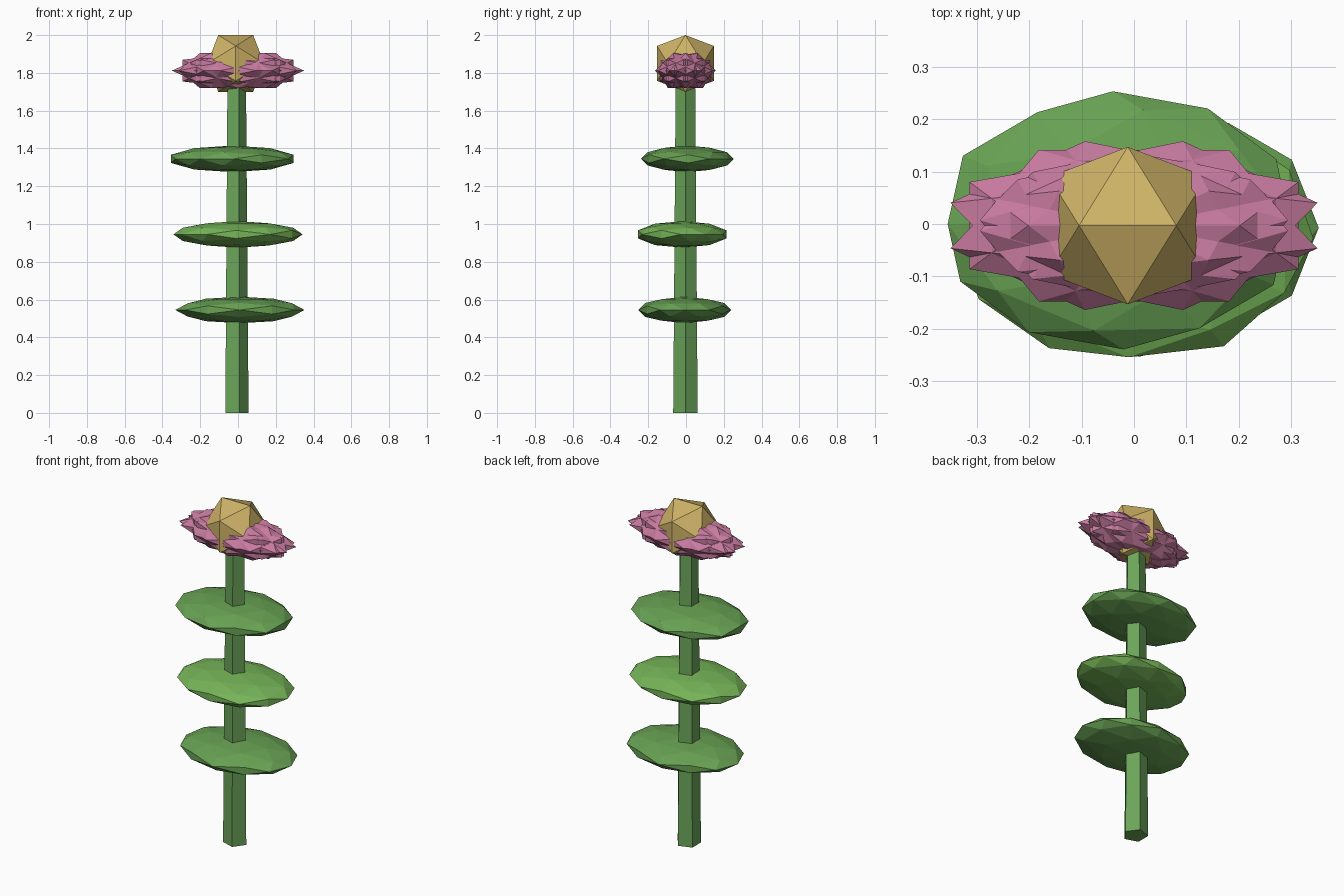
import bpy, bmesh, math
from mathutils import Matrix, Vector

if "Cube" in bpy.data.objects:
    bpy.data.objects.remove(bpy.data.objects["Cube"])

CX, CY = -0.012, -0.003   # stem axis


def material(name, rgb):
    m = bpy.data.materials.new(name)
    m.diffuse_color = (*rgb, 1)
    m.use_nodes = True
    m.node_tree.nodes["Principled BSDF"].inputs["Base Color"].default_value = m.diffuse_color
    return m


STEM = material("stem_green", (0.145, 0.375, 0.10))
LEAF = material("leaf_green", (0.138, 0.36, 0.087))
LIGHT_LEAF = material("light_leaf_green", (0.18, 0.46, 0.097))
PINK = material("petal_pink", (0.57, 0.195, 0.345))
GOLD = material("centre_gold", (0.62, 0.45, 0.135))


def finish(name, bm, mat):
    me = bpy.data.meshes.new(name)
    bm.to_mesh(me)
    bm.free()
    ob = bpy.data.objects.new(name, me)
    me.materials.append(mat)
    bpy.context.collection.objects.link(ob)
    return ob


def faceted_ball(name, detail, centre, size, turn, mat):
    """Icosphere with an edge on top, turned about z, then stretched."""
    edge_up = Matrix.Rotation(-math.atan(2 / (1 + math.sqrt(5))), 4, 'Y')
    bm = bmesh.new()
    bmesh.ops.create_icosphere(bm, subdivisions=detail, radius=1)
    m = (Matrix.Translation(Vector(centre)) @ Matrix.Diagonal((*size, 1))
         @ Matrix.Rotation(math.radians(turn), 4, 'Z') @ edge_up)
    bmesh.ops.transform(bm, matrix=m, verts=bm.verts)
    return finish(name, bm, mat)


# Five-sided tapered stem with one corner towards +x
bm = bmesh.new()
rings = [[bm.verts.new((CX + r * math.cos(math.tau * k / 5), CY + r * math.sin(math.tau * k / 5), z))
          for k in range(5)] for r, z in ((0.068, 0), (0.054, 1.8))]
low, high = rings
for k in range(5):
    n = (k + 1) % 5
    bm.faces.new((low[k], low[n], high[n], high[k]))
bm.faces.new(low[::-1])
bm.faces.new(high)
finish("stem", bm, STEM)

# Three leaf discs, each turned a little further
for i, (x, y) in enumerate([(0.01, -0.007), (0.0, -0.02), (-0.03, 0.007)]):
    faceted_ball(f"leaf_{i + 1}", 2, (x, y, 0.545 + 0.4 * i), (0.342, 0.246, 0.07), 30 * i,
                 LIGHT_LEAF if i == 1 else LEAF)

# Overlapping spiky petals fanned around the axis
PETALS = 8
for i in range(PETALS):
    a = math.tau * i / PETALS
    faceted_ball(f"petal_{i + 1}", 1,
                 (CX + 0.012 + 0.02 * math.cos(a), CY + 0.01 * math.sin(a), 1.812),
                 (0.345, 0.158, 0.109), math.degrees(a), PINK)

# Golden flower centre
faceted_ball("flower_centre", 1, (CX, CY, 1.85), (0.1763,) * 3, 0, GOLD)
